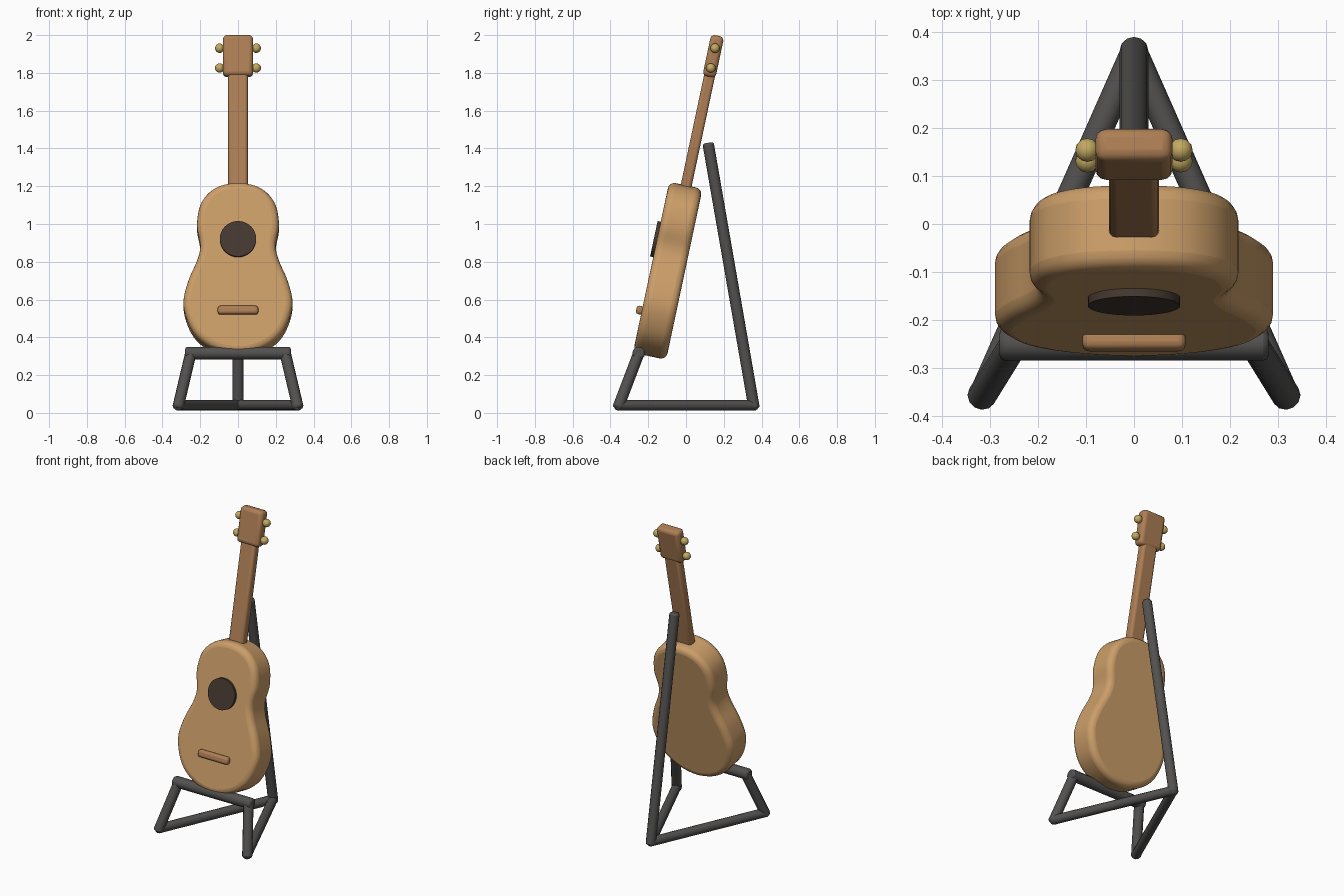
import bpy, bmesh, math
from mathutils import Vector, Matrix

if "Cube" in bpy.data.objects:
    bpy.data.objects.remove(bpy.data.objects["Cube"])

# The guitar leans back 12 degrees; its local origin is the bottom of the body
LEAN = Matrix.Translation((0, -0.193, 0.30)) @ Matrix.Rotation(math.radians(-12), 4, 'X')


def material(name, rgb):
    m = bpy.data.materials.new(name)
    m.diffuse_color = (*rgb, 1)
    m.use_nodes = True
    m.node_tree.nodes["Principled BSDF"].inputs["Base Color"].default_value = m.diffuse_color
    return m


TAN = material("tan_wood", (0.60, 0.34, 0.14))
BROWN = material("brown_wood", (0.42, 0.21, 0.09))
DARK = material("dark_hole", (0.06, 0.04, 0.03))
GOLD = material("brass", (0.55, 0.40, 0.12))
METAL = material("dark_metal", (0.085, 0.082, 0.08))


def finish(name, bm, mat, matrix, bevel=0, segments=3, angle=40):
    bmesh.ops.recalc_face_normals(bm, faces=bm.faces)
    mesh = bpy.data.meshes.new(name)
    bm.to_mesh(mesh)
    bm.free()
    ob = bpy.data.objects.new(name, mesh)
    bpy.context.collection.objects.link(ob)
    mesh.materials.append(mat)
    ob.matrix_world = matrix
    if bevel:
        mod = ob.modifiers.new("bevel", 'BEVEL')
        mod.width, mod.segments = bevel, segments
        mod.limit_method, mod.angle_limit = 'ANGLE', math.radians(40)
    bpy.ops.object.select_all(action='DESELECT')
    ob.select_set(True)
    bpy.context.view_layer.objects.active = ob
    bpy.ops.object.shade_smooth_by_angle(angle=math.radians(angle))
    return ob


def box(name, centre, size, mat, bevel):
    bm = bmesh.new()
    bmesh.ops.create_cube(bm, size=1, matrix=Matrix.Diagonal((*size, 1)))
    return finish(name, bm, mat, LEAN @ Matrix.Translation(centre), bevel)


def rod(name, a, b, radius):
    a, b = Vector(a), Vector(b)
    bm = bmesh.new()
    bmesh.ops.create_cone(bm, cap_ends=True, segments=12, radius1=radius,
                          radius2=radius, depth=(b - a).length + 0.04)
    turn = (b - a).to_track_quat('Z', 'Y').to_matrix().to_4x4()
    return finish(name, bm, METAL, Matrix.Translation((a + b) / 2) @ turn, 0.012, 2)


def spline(pts, steps=5):
    # Catmull-Rom curve through a closed loop of points
    out, n = [], len(pts)
    for i in range(n):
        p0, p1, p2, p3 = (Vector(pts[(i + k) % n]) for k in (-1, 0, 1, 2))
        for s in range(steps):
            t = s / steps
            out.append(0.5 * (2 * p1 + (p2 - p0) * t + (2 * p0 - 5 * p1 + 4 * p2 - p3) * t * t
                              + (3 * p1 - p0 - 3 * p2 + p3) * t ** 3))
    return out


# Body: half outline (half width, height), mirrored and extruded
half = [(0.13, 0.03), (0.235, 0.115), (0.288, 0.26), (0.265, 0.39), (0.215, 0.51),
        (0.20, 0.59), (0.217, 0.70), (0.193, 0.82), (0.115, 0.90)]
loop = [(0, 0)] + half + [(0, 0.925)] + [(-x, z) for x, z in reversed(half)]
bm = bmesh.new()
face = bm.faces.new([bm.verts.new((p.x, -0.09, p.y)) for p in spline(loop)])
ext = bmesh.ops.extrude_face_region(bm, geom=[face])
bmesh.ops.translate(bm, vec=(0, 0.18, 0),
                    verts=[v for v in ext["geom"] if isinstance(v, bmesh.types.BMVert)])
finish("body", bm, TAN, LEAN, 0.035, 4)

# Sound hole disc
bm = bmesh.new()
bmesh.ops.create_cone(bm, cap_ends=True, segments=32, radius1=0.096, radius2=0.096, depth=0.03,
                      matrix=Matrix.Rotation(math.pi / 2, 4, 'X'))
finish("sound_hole", bm, DARK, LEAN @ Matrix.Translation((0, -0.092, 0.613)))

# Bridge, neck and headstock
box("bridge", (0, -0.10, 0.228), (0.215, 0.04, 0.046), BROWN, 0.015)
box("neck", (0, 0.002, 1.22), (0.104, 0.058, 0.66), BROWN, 0.016)
box("headstock", (0, 0, 1.624), (0.16, 0.07, 0.222), BROWN, 0.022)

# Tuning pegs
for side, word in ((-1, "left"), (1, "right")):
    for z, level in ((1.56, "lower"), (1.667, "upper")):
        bm = bmesh.new()
        bmesh.ops.create_uvsphere(bm, u_segments=12, v_segments=8, radius=0.025)
        finish(f"tuning_peg_{word}_{level}", bm, GOLD,
               LEAN @ Matrix.Translation((side * 0.097, 0, z)), angle=60)

# Stand: cradle bar, back post, and a leg and floor rail on each side
rod("cradle_bar", (-0.26, -0.25, 0.316), (0.26, -0.25, 0.316), 0.034)
rod("back_post", (0, 0.358, 0.04), (0, 0.12, 1.41), 0.03)
for side, word in ((-1, "left"), (1, "right")):
    foot = (side * 0.315, -0.355, 0.04)
    rod(f"front_leg_{word}", (side * 0.25, -0.25, 0.316), foot, 0.03)
    rod(f"floor_rail_{word}", foot, (0, 0.358, 0.04), 0.028)
